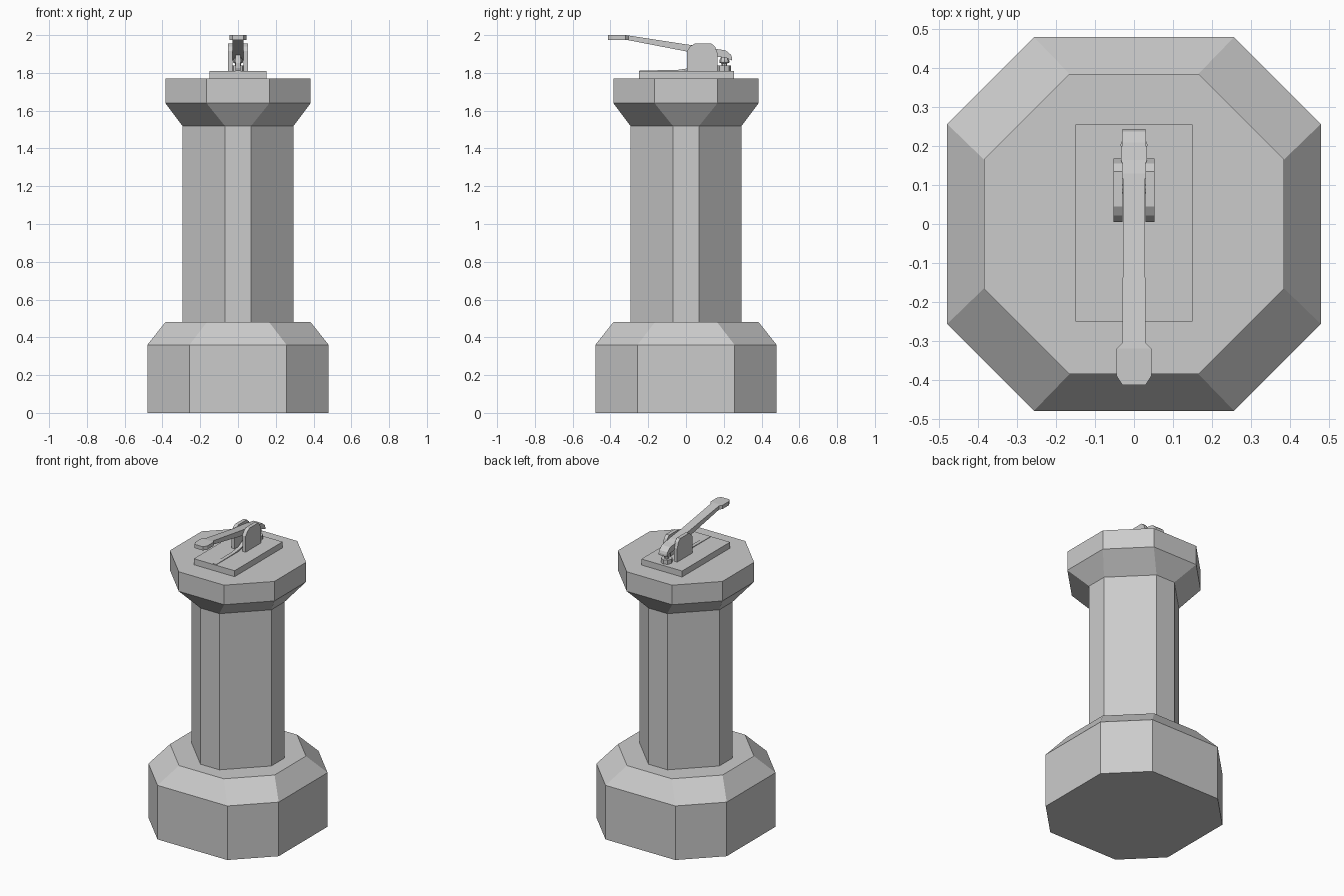
import bpy, bmesh, math

if "Cube" in bpy.data.objects:
    bpy.data.objects.remove(bpy.data.objects["Cube"])


def make_object(name, verts, faces):
    mesh = bpy.data.meshes.new(name)
    mesh.from_pydata(verts, [], faces)
    bm = bmesh.new()
    bm.from_mesh(mesh)
    bmesh.ops.recalc_face_normals(bm, faces=bm.faces)
    bm.to_mesh(mesh)
    bm.free()
    obj = bpy.data.objects.new(name, mesh)
    bpy.context.collection.objects.link(obj)
    return obj


def loft(name, rings):
    n = len(rings[0])
    verts = [p for r in rings for p in r]
    faces = [tuple(range(n)), tuple(range((len(rings) - 1) * n, len(rings) * n))]
    for i in range(len(rings) - 1):
        for j in range(n):
            k = (j + 1) % n
            faces.append((i * n + j, i * n + k, (i + 1) * n + k, (i + 1) * n + j))
    return make_object(name, verts, faces)


def octagon(half, corner, z):
    h, c = half, corner
    return [(x, y, z) for x, y in ((h, -c), (h, c), (c, h), (-c, h),
                                   (-h, c), (-h, -c), (-c, -h), (c, -h))]


def bar(name, sections):
    # each section: y, half width, bottom z, top z
    return loft(name, [[(-w, y, b), (w, y, b), (w, y, t), (-w, y, t)]
                       for y, w, b, t in sections])


def turned(name, y, sides, profile):
    return loft(name, [[(r * math.cos(2 * math.pi * i / sides),
                         y + r * math.sin(2 * math.pi * i / sides), z)
                        for i in range(sides)] for r, z in profile])


# Chamfered-square pedestal: base, column and cap in one skin
loft("pedestal", [octagon(*s) for s in (
    (0.48, 0.257, 0), (0.48, 0.257, 0.36), (0.385, 0.165, 0.48),
    (0.295, 0.07, 0.48), (0.295, 0.07, 1.52),
    (0.385, 0.167, 1.64), (0.385, 0.167, 1.77))])

# Mounting plate
bar("plate", [(-0.25, 0.15, 1.765, 1.81), (0.255, 0.15, 1.765, 1.81)])

# Pair of pivot brackets
profile = [(0.005, 1.80), (0.005, 1.915), (0.022, 1.94), (0.045, 1.955),
           (0.135, 1.955), (0.155, 1.937), (0.168, 1.90), (0.168, 1.80)]
for side, label in ((-1, "left"), (1, "right")):
    loft("bracket_" + label, [[(side * x, y, z) for y, z in profile]
                              for x in (0.029, 0.053)])

# Lever arm with its flared handle and bent tail
bar("lever_arm", [
    (-0.413, 0.03, 1.975, 2.0), (-0.39, 0.045, 1.975, 2.0),
    (-0.32, 0.045, 1.975, 2.0), (-0.305, 0.03, 1.973, 1.998),
    (0.0, 0.028, 1.914, 1.951), (0.13, 0.029, 1.89, 1.935),
    (0.165, 0.033, 1.886, 1.926), (0.21, 0.031, 1.88, 1.919),
    (0.238, 0.03, 1.868, 1.896), (0.244, 0.03, 1.866, 1.88)])

# Pivot pin between the brackets
pin = turned("pivot_pin", 0, 8, [(0.012, -0.04), (0.012, 0.04)])
pin.rotation_euler = (0, math.pi / 2, 0)
pin.location = (0, 0.09, 1.91)

# Thin spring strip on the plate, curling up under the lever
bar("spring_strip", [
    (-0.245, 0.012, 1.805, 1.813), (-0.05, 0.012, 1.805, 1.815),
    (0.02, 0.012, 1.815, 1.825), (0.07, 0.012, 1.84, 1.852),
    (0.11, 0.012, 1.882, 1.894)])

# Contact post under the tail
turned("contact_nut", 0.203, 8, [(0.035, 1.805), (0.035, 1.838)])
turned("contact_post", 0.203, 8, [
    (0.015, 1.83), (0.015, 1.85), (0.026, 1.854), (0.026, 1.866), (0.015, 1.89)])
